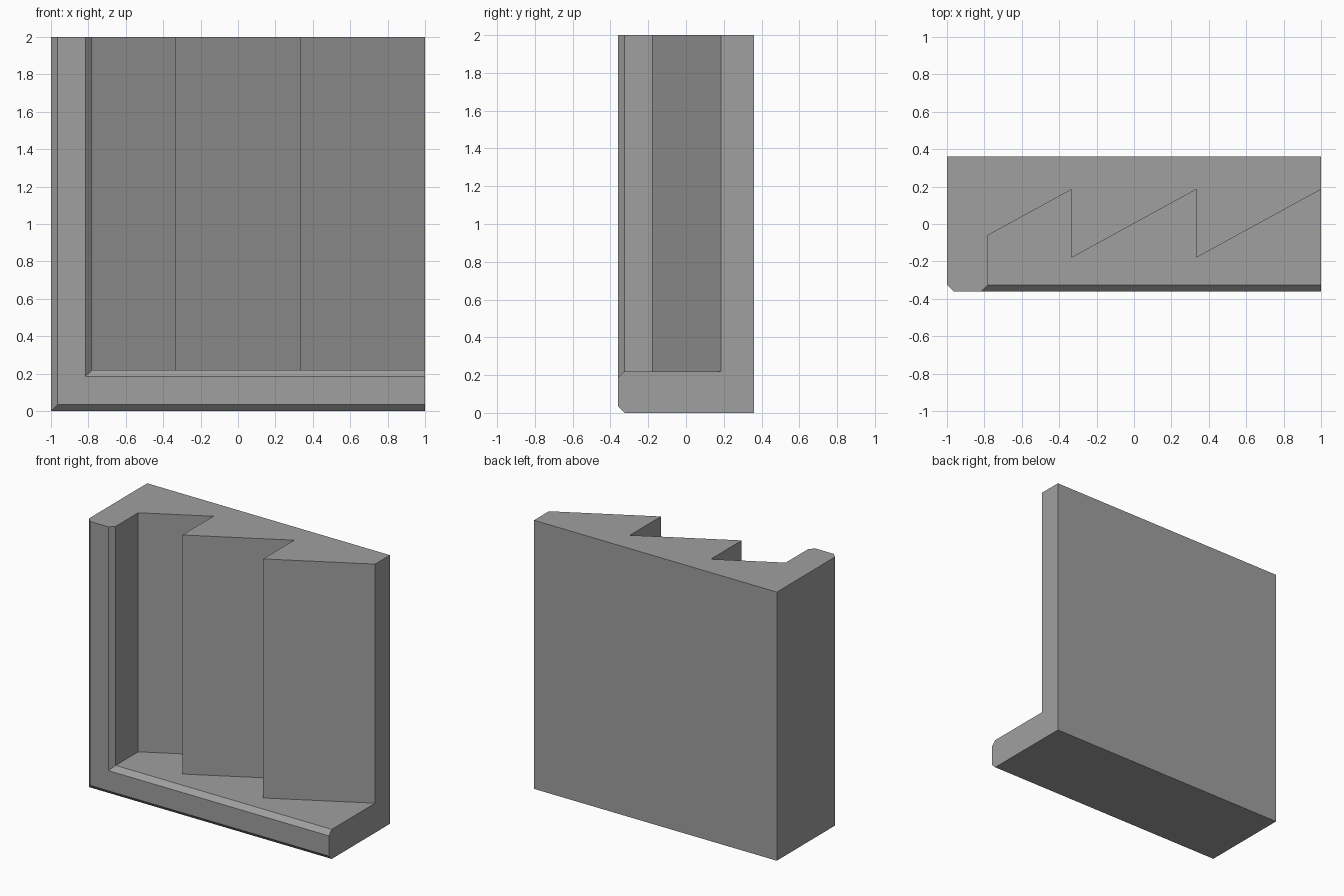
import bpy
import bmesh

if "Cube" in bpy.data.objects:
    bpy.data.objects.remove(bpy.data.objects["Cube"])

TOP, RIGHT, BACK = 2.0, 1.0, 0.36
RIM = 0.22  # width of the L-shaped border

# Border cross-section: (distance from outer edge, y)
section = [(0, BACK), (0, -0.325), (0.035, -0.36), (0.185, -0.36), (RIM, -0.325)]
# Sawtooth panel outline in plan, left to right
teeth = [(-1 + RIM, -0.06), (-0.333, 0.185), (-0.333, -0.18),
         (0.333, 0.185), (0.333, -0.18), (RIGHT, 0.185)]

bm = bmesh.new()


def face(points):
    bm.faces.new([bm.verts.new(p) for p in points])


def upright(d, y):
    return (-1 + d, y, TOP)


def corner(d, y):
    return (-1 + d, y, d)


def end(d, y):
    return (RIGHT, y, d)


# Chamfered border, mitred at the lower left corner
for a, b in zip(section, section[1:]):
    face([upright(*a), upright(*b), corner(*b), corner(*a)])
    face([corner(*a), corner(*b), end(*b), end(*a)])

# Inner side wall and sawtooth panel walls
wall = [(-1 + RIM, -0.325)] + teeth
for (x0, y0), (x1, y1) in zip(wall, wall[1:]):
    face([(x0, y0, RIM), (x1, y1, RIM), (x1, y1, TOP), (x0, y0, TOP)])

# Ledge in front of the panel
face([(RIGHT, -0.325, RIM)] + [(x, y, RIM) for x, y in wall])

# Top, right end and back
face([upright(*p) for p in section] + [(x, y, TOP) for x, y in teeth]
     + [(RIGHT, BACK, TOP)])
face([end(*p) for p in section]
     + [(RIGHT, 0.185, RIM), (RIGHT, 0.185, TOP), (RIGHT, BACK, TOP)])
face([(-1, BACK, 0), (RIGHT, BACK, 0), (RIGHT, BACK, TOP), (-1, BACK, TOP)])

bmesh.ops.remove_doubles(bm, verts=bm.verts, dist=0.0005)
bmesh.ops.recalc_face_normals(bm, faces=bm.faces)

mesh = bpy.data.meshes.new("sawtooth_wall_panel")
bm.to_mesh(mesh)
bm.free()

grey = bpy.data.materials.new("mid grey")
grey.diffuse_color = (0.35, 0.35, 0.35, 1)
grey.use_nodes = True
grey.node_tree.nodes["Principled BSDF"].inputs["Base Color"].default_value = grey.diffuse_color
mesh.materials.append(grey)
bpy.context.collection.objects.link(bpy.data.objects.new("sawtooth_wall_panel", mesh))
